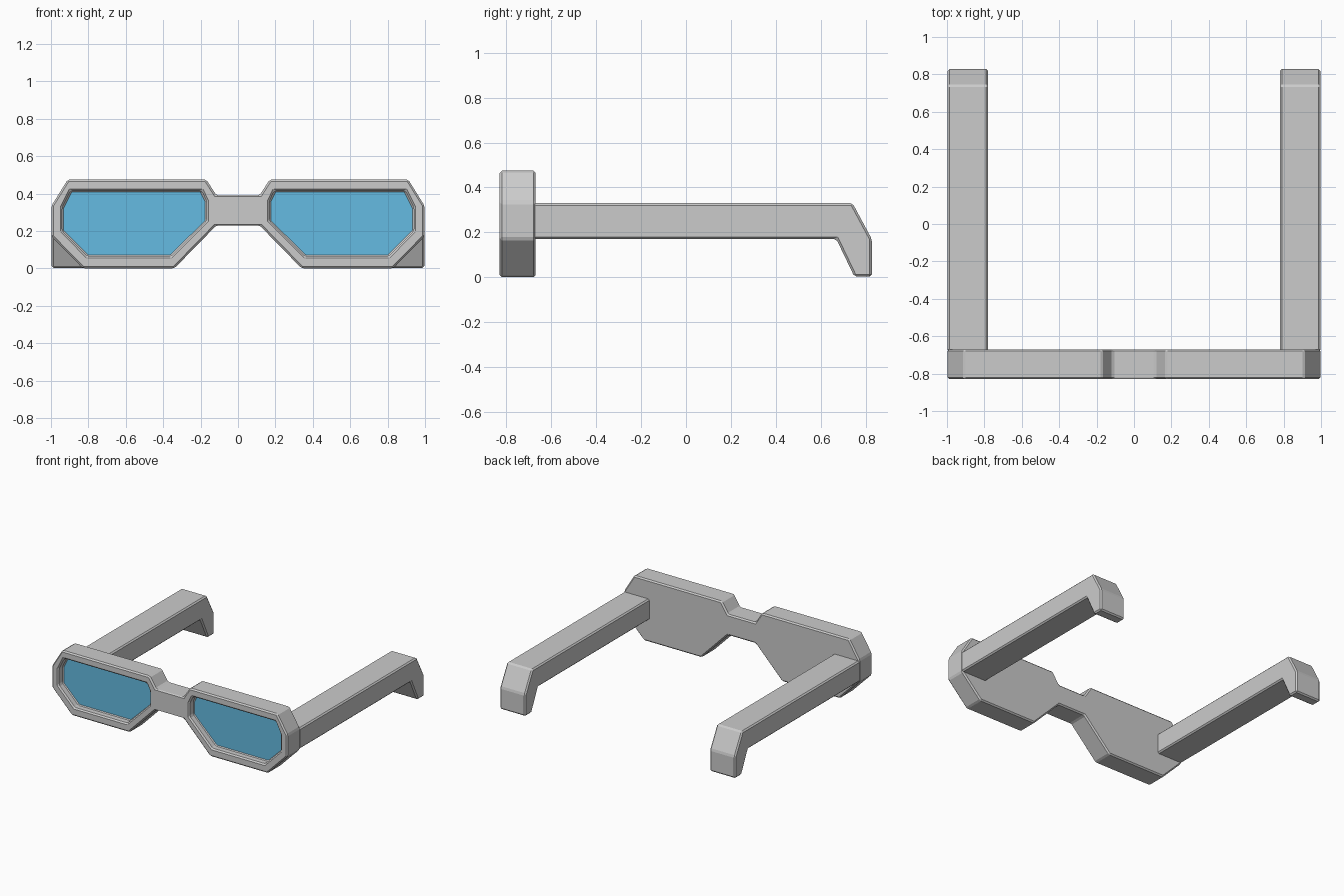
import bpy
import bmesh

if "Cube" in bpy.data.objects:
    bpy.data.objects.remove(bpy.data.objects["Cube"])


def prism(name, points, plane, start, end):
    """Extrude a flat profile in the XZ or YZ plane from start to end."""
    bm = bmesh.new()
    place = (lambda p: (p[0], start, p[1])) if plane == "XZ" else (lambda p: (start, p[0], p[1]))
    face = bm.faces.new([bm.verts.new(place(p)) for p in points])
    geom = bmesh.ops.extrude_face_region(bm, geom=[face])["geom"]
    moved = [v for v in geom if isinstance(v, bmesh.types.BMVert)]
    d = end - start
    bmesh.ops.translate(bm, verts=moved, vec=(0, d, 0) if plane == "XZ" else (d, 0, 0))
    bmesh.ops.recalc_face_normals(bm, faces=bm.faces)
    mesh = bpy.data.meshes.new(name)
    bm.to_mesh(mesh)
    bm.free()
    obj = bpy.data.objects.new(name, mesh)
    bpy.context.collection.objects.link(obj)
    return obj


def bevel(obj, width=0.01):
    mod = obj.modifiers.new("Edge bevel", "BEVEL")
    mod.width = width
    mod.segments = 1
    mod.limit_method = "ANGLE"
    mod.angle_limit = 0.45


FRONT, BACK = -0.83, -0.67
LENS_Y = -0.77

# Front frame: half outline mirrored across the bridge
half = [(0.115, 0.39), (0.17, 0.475), (0.91, 0.475), (0.997, 0.335),
        (0.997, 0.17), (0.83, 0.0), (0.34, 0.0), (0.115, 0.23)]
outline = half + [(-x, z) for x, z in reversed(half)]
frame = prism("front_frame", outline, "XZ", FRONT, BACK)

opening = [(0.195, 0.415), (0.895, 0.415), (0.94, 0.325), (0.94, 0.2),
           (0.805, 0.064), (0.36, 0.064), (0.168, 0.255), (0.168, 0.36)]

blue = bpy.data.materials.new("lens_blue")
blue.diffuse_color = (0.13, 0.5, 0.76, 1)
blue.use_nodes = True
blue.node_tree.nodes["Principled BSDF"].inputs["Base Color"].default_value = blue.diffuse_color

# Temple arm profile with the turned-down ear tip
arm = [(BACK - 0.012, 0.33), (0.742, 0.33), (0.828, 0.17), (0.828, 0.003),
       (0.75, 0.003), (0.67, 0.17), (BACK - 0.012, 0.17)]

for side, label in ((-1, "left"), (1, "right")):
    shape = [(side * x, z) for x, z in opening]

    # Recess in the frame
    cutter = prism(label + "_recess_cutter", shape, "XZ", FRONT - 0.1, LENS_Y)
    cutter.hide_render = True
    cutter.hide_set(True)
    cut = frame.modifiers.new(label + " recess", "BOOLEAN")
    cut.operation = "DIFFERENCE"
    cut.solver = "EXACT"
    cut.object = cutter

    # Lens, slightly smaller than the recess
    cx, cz = side * 0.554, 0.24
    inner = [(cx + (x - cx) * 0.98, cz + (z - cz) * 0.96) for x, z in shape]
    lens = prism(label + "_lens", inner, "XZ", LENS_Y - 0.004, LENS_Y + 0.01)
    lens.data.materials.append(blue)

    # Temple arm
    temple = prism(label + "_temple", arm, "YZ", side * 0.78, side * 0.997)
    bevel(temple)

bevel(frame)
